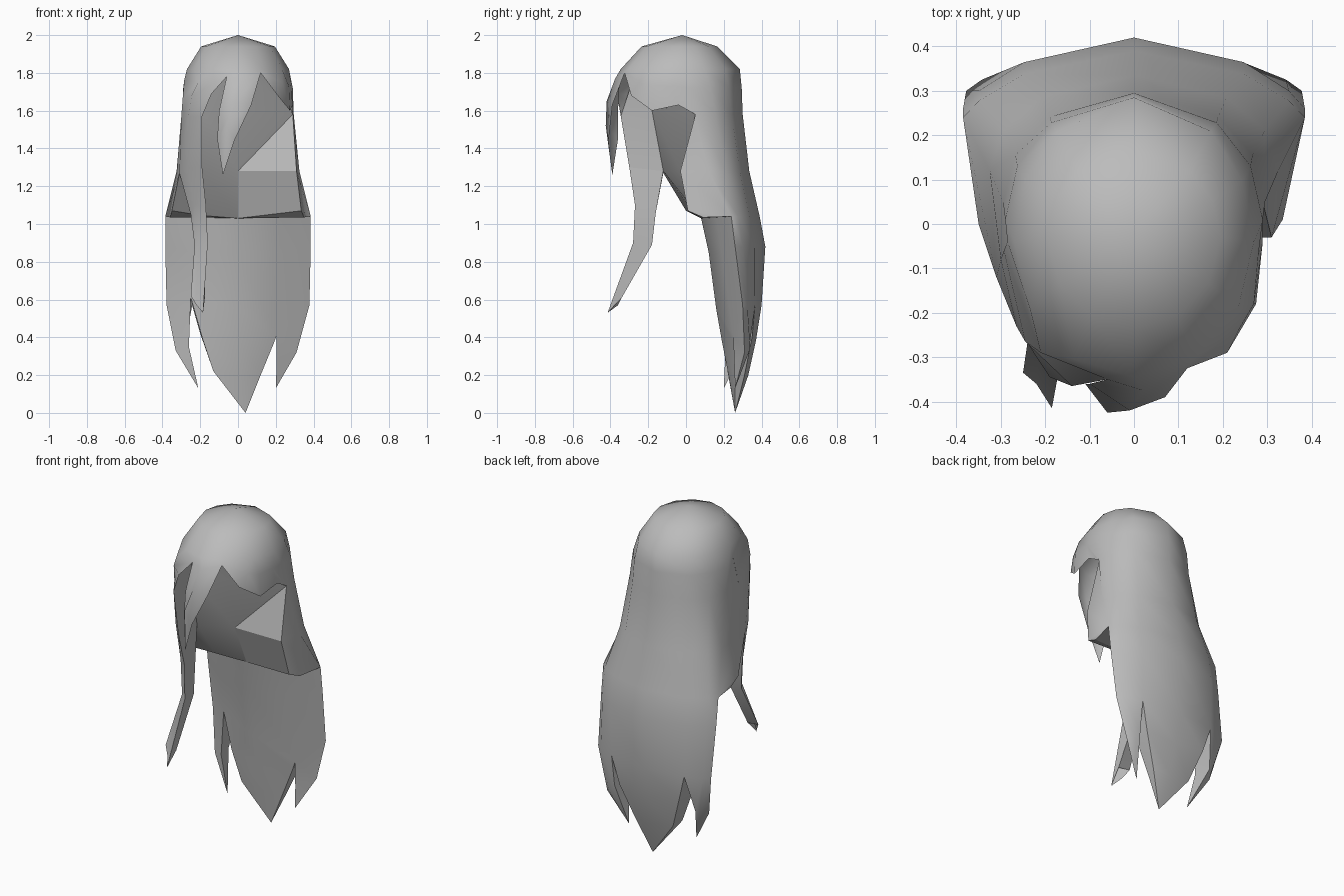
import bpy, bmesh
from math import sin, cos, radians

cube = bpy.data.objects.get("Cube")
if cube:
    bpy.data.objects.remove(cube, do_unlink=True)

grey = bpy.data.materials.new("hair grey")
grey.use_nodes = True
grey.diffuse_color = (0.5, 0.5, 0.5, 1)
grey.node_tree.nodes["Principled BSDF"].inputs["Base Color"].default_value = grey.diffuse_color


def sheet(bm, columns):
    """Loft a surface across polylines of equal length, skipping collapsed corners."""
    rows = [[bm.verts.new(point) for point in column] for column in columns]
    for left, right in zip(rows, rows[1:]):
        for i in range(len(left) - 1):
            corners = []
            for v in (left[i], left[i + 1], right[i + 1], right[i]):
                if all((v.co - c.co).length > 0.002 for c in corners):
                    corners.append(v)
            if len(corners) > 2:
                bm.faces.new(corners)


def finish(bm, name, centre_y, angle):
    """Weld the sheets, turn the normals outward and create the object."""
    bmesh.ops.remove_doubles(bm, verts=bm.verts[:], dist=0.002)
    bmesh.ops.recalc_face_normals(bm, faces=bm.faces[:])
    facing = 0
    for f in bm.faces:
        away = f.calc_center_median()
        away.y -= centre_y
        away.z = 0
        facing += f.normal.dot(away) * f.calc_area()
    if facing < 0:
        bmesh.ops.reverse_faces(bm, faces=bm.faces[:])
    mesh = bpy.data.meshes.new(name)
    bm.to_mesh(mesh)
    bm.free()
    mesh.materials.append(grey)
    obj = bpy.data.objects.new(name, mesh)
    bpy.context.collection.objects.link(obj)
    bpy.ops.object.select_all(action="DESELECT")
    obj.select_set(True)
    bpy.context.view_layer.objects.active = obj
    bpy.ops.object.shade_smooth_by_angle(angle=radians(angle))


# Cross-sections: height, half width, centre y, back y
crown = (1.94, 0.195, -0.03, 0.165)
brow = (1.82, 0.27, -0.04, 0.285)
levels = [brow, (1.72, 0.29, 0.01, 0.295), (1.58, 0.295, 0.05, 0.30),
          (1.28, 0.325, 0.12, 0.335), (1.04, 0.385, 0.24, 0.39),
          (0.88, 0.385, 0.26, 0.42), (0.57, 0.378, 0.30, 0.40)]
angles = [0, 25, 50, 90, 130, 155, 180]


def ring(level, angle, front=None):
    """Point on a cross-section; the low ones are flatter at the sides."""
    z, width, centre, back = level
    depth = back - centre if front is None else centre - front
    bend = sin(radians(angle))
    if z < 1.1:
        bend = abs(bend) ** 1.6
    return (width * cos(radians(angle)), centre + depth * bend, z)


def brow_front(angle):
    return ring(brow, angle, -0.345)


hair = bmesh.new()

# Rounded crown
top = (0, -0.02, 2)
sheet(hair, [[top, ring(crown, a), ring(brow, a)] for a in angles])
sheet(hair, [[top, ring(crown, a, -0.235), brow_front(a)] for a in range(180, 361, 30)])

# Long back panel
back = {a: [ring(level, a) for level in levels] for a in angles}
sheet(hair, [back[a] for a in angles])

# Pointed locks along the back of the hem
hem = {a: back[a][-1] for a in angles}
left_tip, right_tip = (0.2, 0.26, 0.13), (-0.21, 0.2, 0.13)
middle_tip = (0.04, 0.26, 0)
left_edge = [hem[0], (0.31, 0.31, 0.32), left_tip]
left_inner = [hem[50], (0.24, 0.34, 0.38), left_tip]
right_edge = [hem[180], (-0.33, 0.25, 0.33), right_tip]
right_inner = [hem[130], (-0.28, 0.31, 0.35), right_tip]
middle_left = [hem[50], (0.2, 0.35, 0.4), (0.12, 0.31, 0.2), middle_tip]
middle_right = [hem[130], (-0.2, 0.35, 0.42), (-0.13, 0.31, 0.22), middle_tip]
sheet(hair, [left_edge, [hem[25], (0.28, 0.34, 0.34), left_tip], left_inner])
sheet(hair, [right_edge, [hem[155], (-0.3, 0.3, 0.34), right_tip], right_inner])
sheet(hair, [middle_left,
             [hem[90], (0.01, 0.37, 0.38), (0.02, 0.33, 0.2), middle_tip], middle_right])

# Left side panel and short swept fringe
temple, ear = (0.28, -0.07, 1.73), (0.29, 0.05, 1.58)
left_jaw, left_nape = (0.31, -0.03, 1.28), (0.335, 0.01, 1.07)
left_hem = (0.35, 0.09, 1.035)
parting = (0.12, -0.325, 1.8)
sheet(hair, [[brow_front(360), temple, ear, left_jaw, left_nape], back[0][:5]])
sheet(hair, [[left_nape, left_nape], [left_hem, back[0][4]]])
sheet(hair, [[brow_front(300), parting, parting],
             [brow_front(330), (0.235, -0.24, 1.75), (0.21, -0.29, 1.68)],
             [brow_front(330), (0.27, -0.18, 1.73), (0.275, -0.18, 1.6)],
             [brow_front(360), temple, (0.29, -0.04, 1.63)],
             [brow_front(360), temple, ear]])

# Hanging lock in the middle of the fringe
notch, lock_tip = (-0.06, -0.35, 1.78), (-0.08, -0.39, 1.26)
sheet(hair, [[brow_front(300), parting, (0.07, -0.39, 1.63), (-0.02, -0.41, 1.44), lock_tip],
             [brow_front(270), (0.02, -0.375, 1.77), (-0.01, -0.42, 1.65),
              (-0.06, -0.425, 1.52), lock_tip],
             [brow_front(240), notch, (-0.1, -0.36, 1.6), (-0.11, -0.36, 1.45), lock_tip]])

# Right fringe running down into a long three-sided front strand
cheek, right_jaw, right_nape = (-0.3, -0.08, 1.57), (-0.31, -0.12, 1.27), (-0.35, 0, 1.07)
right_hem = (-0.36, 0.09, 1.035)
chin_right = (-0.19, -0.12, 1.28)
fringe_low, strand_top = (-0.19, -0.345, 1.57), (-0.19, -0.3, 1.3)
strand_front = [strand_top, (-0.17, -0.27, 1.1), (-0.16, -0.28, 0.9), (-0.185, -0.415, 0.53)]
strand_outer = [right_jaw, (-0.25, -0.18, 1.05), (-0.23, -0.2, 0.89), (-0.25, -0.335, 0.62)]
strand_inner = [chin_right, (-0.175, -0.16, 1.06), (-0.17, -0.18, 0.89), (-0.175, -0.34, 0.61)]
sheet(hair, [[brow_front(240), notch, (-0.14, -0.365, 1.69), fringe_low] + strand_front,
             [brow_front(210), (-0.21, -0.29, 1.75), (-0.245, -0.265, 1.68),
              (-0.265, -0.23, 1.57), (-0.27, -0.21, 1.3), (-0.23, -0.22, 1.1),
              (-0.21, -0.235, 0.9), (-0.22, -0.36, 0.57)],
             [brow_front(180), (-0.285, -0.04, 1.76), (-0.293, -0.06, 1.665), cheek]
             + strand_outer])
sheet(hair, [strand_outer, strand_inner, strand_front])
sheet(hair, [[brow_front(180), (-0.285, -0.04, 1.76), cheek, right_jaw, right_nape],
             back[180][:5]])
sheet(hair, [[right_nape, right_nape], [right_hem, back[180][4]]])
finish(hair, "hair_shell", 0.05, 60)

# Inner panel that closes the shell behind the face opening
inside = bmesh.new()
chin, nape = (0, -0.03, 1.28), (0, 0.08, 1.03)
sheet(inside, [[(-0.16, -0.27, 1.8), fringe_low, strand_top],
               [(-0.16, -0.2, 1.82), (-0.19, -0.18, 1.6), chin_right],
               [(0, -0.2, 1.85), (0, -0.1, 1.6), chin],
               [(0.22, -0.06, 1.8), ear, ear]])
sheet(inside, [[ear, ear], [chin, left_jaw]])

# Underside below the inner panel, meeting the front layer
sheet(inside, [[right_jaw, right_nape, right_hem, back[180][4]],
               [chin_right, (-0.19, 0.05, 1.045), (-0.2, 0.1, 1.035), (-0.22, 0.14, 1.04)],
               [chin, nape, nape, nape],
               [left_jaw, left_nape, left_hem, back[0][4]]])
finish(inside, "inner_panel", 0.3, 22)

# Front layer of the long hair, bulging forward in the middle
front = bmesh.new()
right_notch, left_notch = (-0.25, 0.22, 0.61), (0.205, 0.25, 0.41)
middle = (0, 0.16, 0.55)
sheet(front, [back[180][4:],
              [(-0.22, 0.14, 1.04), (-0.24, 0.17, 0.85), right_notch],
              [nape, (0, 0.12, 0.85), middle],
              [(0.22, 0.16, 1.04), (0.22, 0.19, 0.85), left_notch],
              back[0][4:]])

# Front faces of the pointed locks
right_front = [right_notch, (-0.26, 0.21, 0.35), right_tip]
left_front = [left_notch, (0.205, 0.255, 0.27), left_tip]
middle_front_right = [right_notch, (-0.19, 0.21, 0.4), (-0.13, 0.22, 0.22), middle_tip]
middle_front_left = [left_notch, (0.19, 0.255, 0.37), (0.12, 0.26, 0.2), middle_tip]
sheet(front, [right_edge, right_front])
sheet(front, [left_front, left_edge])
sheet(front, [middle_front_right,
              [middle, (0.01, 0.19, 0.38), (0.02, 0.225, 0.2), middle_tip],
              middle_front_left])

# Narrow side walls joining the front and back of the locks
for front_side, back_side in ((right_front, right_inner), (left_front, left_inner),
                              (middle_front_right, middle_right),
                              (middle_front_left, middle_left)):
    sheet(front, [front_side, back_side])
finish(front, "front_layer", 0.5, 50)
